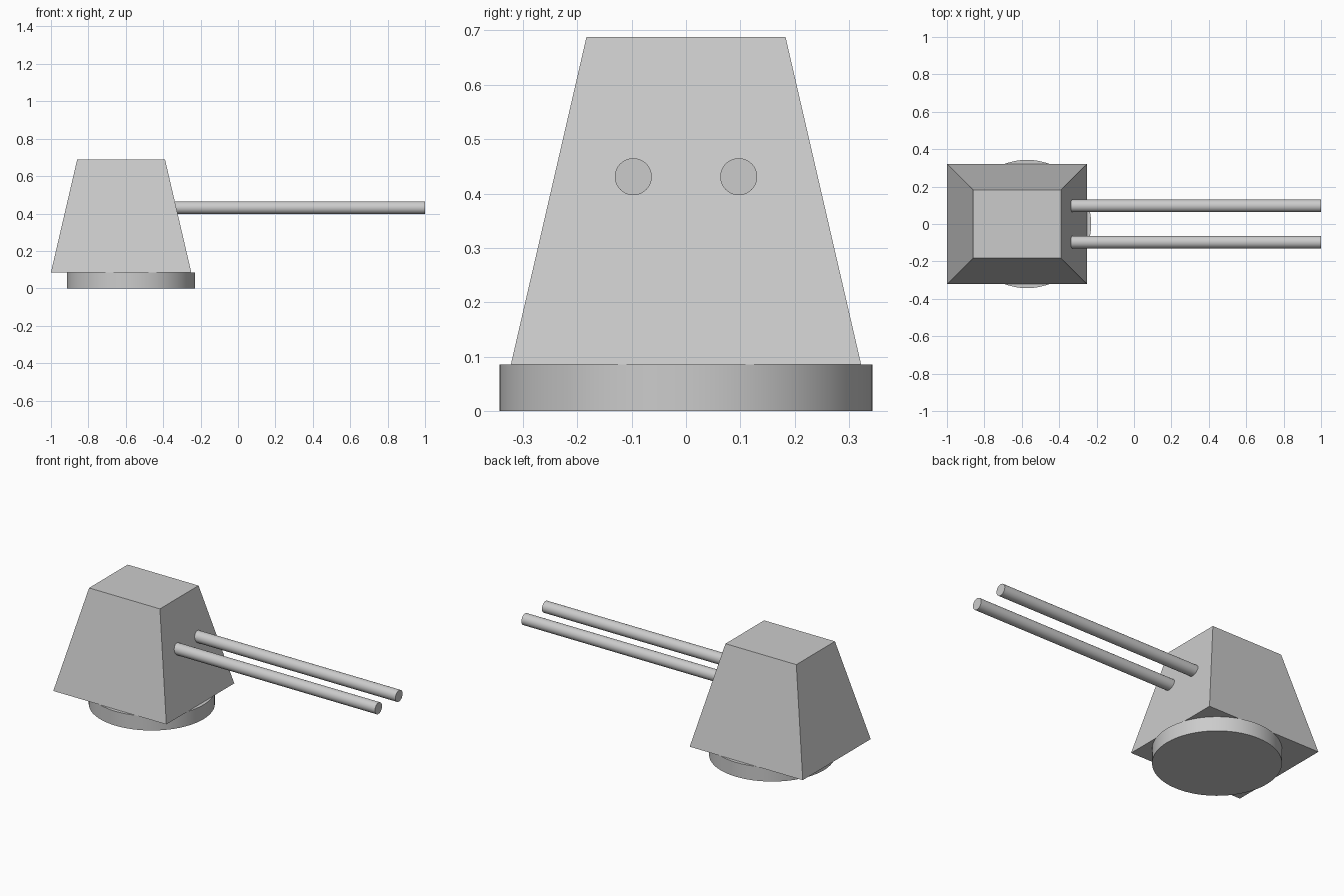
import bpy, bmesh, math

if "Cube" in bpy.data.objects:
    bpy.data.objects.remove(bpy.data.objects["Cube"])

CX = -0.572  # turret centre along x


def cylinder(name, radius, depth, location, rotation=(0, 0, 0), sides=48):
    bpy.ops.mesh.primitive_cylinder_add(vertices=sides, radius=radius, depth=depth,
                                        location=location, rotation=rotation)
    ob = bpy.context.object
    ob.name = name
    bpy.ops.object.shade_smooth_by_angle(angle=math.radians(30))
    return ob


# Round base ring
cylinder("turret_base", 0.343, 0.086, (CX, 0, 0.043), sides=64)

# Tapered housing: (x min, x max, half width, z) for bottom and top
bm = bmesh.new()
rings = []
for x0, x1, w, z in [(-1.0, -0.25, 0.322, 0.086), (-0.86, -0.39, 0.183, 0.688)]:
    rings.append([bm.verts.new(p) for p in
                  [(x0, -w, z), (x1, -w, z), (x1, w, z), (x0, w, z)]])
low, high = rings
bm.faces.new(low[::-1])
bm.faces.new(high)
for i in range(4):
    j = (i + 1) % 4
    bm.faces.new([low[i], low[j], high[j], high[i]])
mesh = bpy.data.meshes.new("turret_housing")
bm.to_mesh(mesh)
bm.free()
bpy.context.collection.objects.link(bpy.data.objects.new("turret_housing", mesh))

# Twin gun barrels, roots sunk just inside the sloped front face
x_root, x_tip = -0.342, 1.0
for side, y in (("right", -0.097), ("left", 0.097)):
    cylinder(f"gun_barrel_{side}", 0.034, x_tip - x_root,
             ((x_root + x_tip) / 2, y, 0.431), (0, math.pi / 2, 0), 32)
